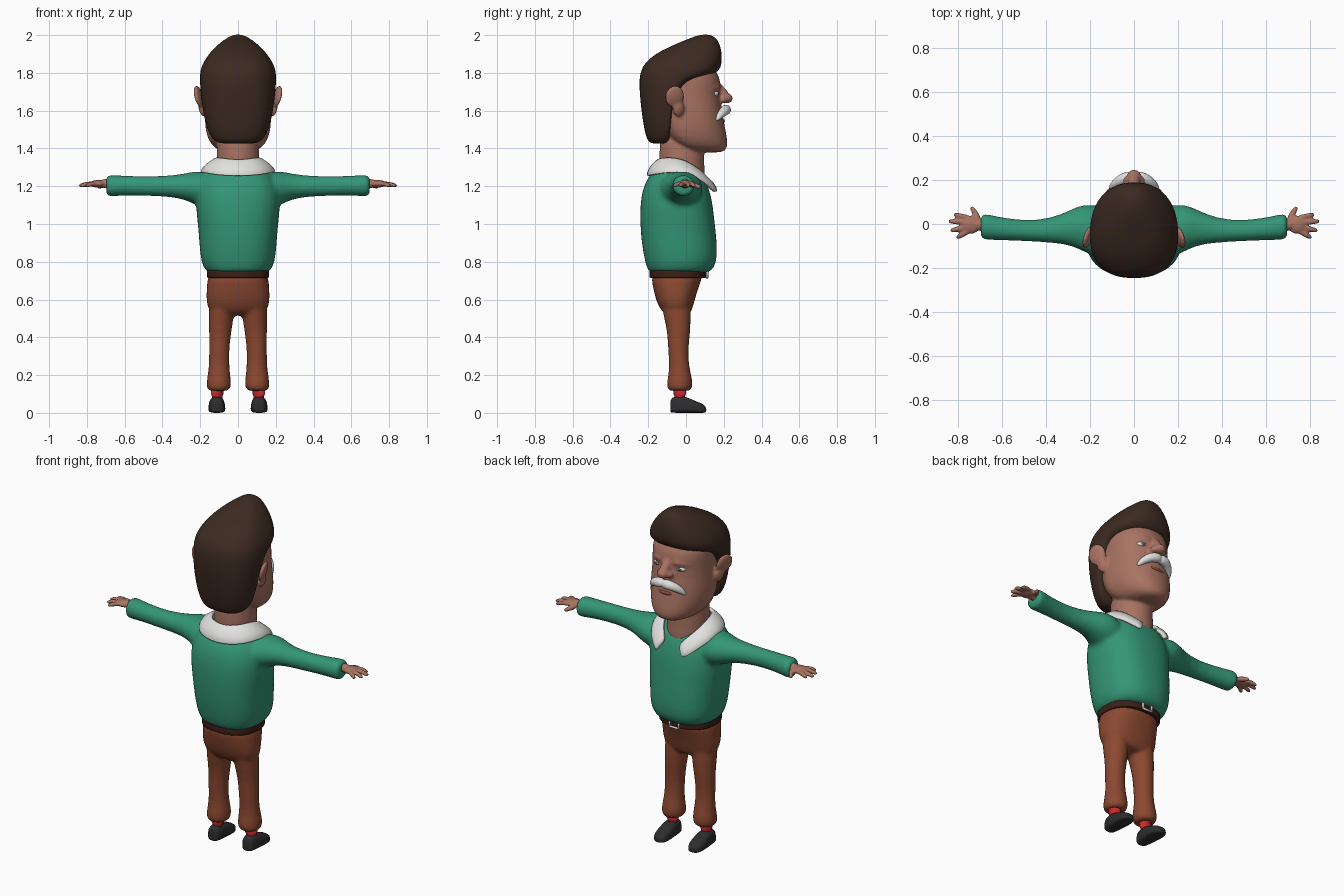
import bpy, bmesh, math
from mathutils import Vector, Matrix

if "Cube" in bpy.data.objects:
    bpy.data.objects.remove(bpy.data.objects["Cube"])


def material(name, r, g, b):
    m = bpy.data.materials.new(name)
    m.diffuse_color = (r, g, b, 1)
    m.use_nodes = True
    m.node_tree.nodes["Principled BSDF"].inputs["Base Color"].default_value = m.diffuse_color
    return m


SKIN = material("skin", .39, .17, .12)
HAIR = material("dark brown hair", .045, .023, .015)
GREEN = material("green wool", .034, .305, .18)
RUST = material("rust trousers", .26, .066, .031)
WHITE = material("off white", .75, .75, .73)
BLACK = material("black leather", .026, .026, .028)
RED = material("red socks", .58, .022, .026)
BELT = material("belt brown", .045, .014, .008)
LIP = material("lip", .27, .075, .055)
IRIS = material("grey iris", .09, .11, .12)


# ---- helpers -------------------------------------------------------------
def egg(z, y0, y1, w, yw=None, x=0, p=2.4, n=32):
    """Horizontal section from y0 to y1, half width w, widest at yw."""
    yw = (y0 + y1) / 2 if yw is None else yw
    pts = []
    for i in range(n):
        c, s = math.cos(math.tau * i / n), math.sin(math.tau * i / n)
        ey = math.copysign(abs(s) ** (2 / p), s)
        ex = math.copysign(abs(c) ** (2 / p), c)
        pts.append((x + w * ex, yw + ey * ((y1 - yw) if s > 0 else (yw - y0)), z))
    return pts


def loft(bm, rings):
    rows = [[bm.verts.new(q) for q in r] for r in rings]
    n = len(rows[0])
    for a, b in zip(rows, rows[1:]):
        for i in range(n):
            bm.faces.new((a[i], a[(i + 1) % n], b[(i + 1) % n], b[i]))
    bm.faces.new(rows[0])
    bm.faces.new(rows[-1])


def tube(bm, path, n=14):
    """Round tube through (x, y, z, radius) points."""
    pts = [Vector(p[:3]) for p in path]
    rings = []
    for i, p in enumerate(pts):
        d = pts[min(i + 1, len(pts) - 1)] - pts[max(i - 1, 0)]
        q = d.to_track_quat('Z', 'Y')
        rings.append([p + q @ Vector((math.cos(math.tau * k / n), math.sin(math.tau * k / n), 0)) * path[i][3]
                      for k in range(n)])
    loft(bm, rings)


def ball(bm, loc, size, rot=Matrix()):
    m = Matrix.Translation(loc) @ rot @ Matrix.Diagonal((*size, 1))
    return bmesh.ops.create_uvsphere(bm, u_segments=24, v_segments=16, radius=1, matrix=m)["verts"]


def mirror(bm):
    d = bmesh.ops.duplicate(bm, geom=bm.verts[:] + bm.edges[:] + bm.faces[:])["geom"]
    vs = [v for v in d if isinstance(v, bmesh.types.BMVert)]
    bmesh.ops.scale(bm, vec=(-1, 1, 1), verts=vs)


def finish(name, bm, mats, voxel=0, smooth=4, subsurf=1):
    bmesh.ops.recalc_face_normals(bm, faces=bm.faces[:])
    me = bpy.data.meshes.new(name)
    bm.to_mesh(me)
    bm.free()
    for m in mats:
        me.materials.append(m)
    for p in me.polygons:
        p.use_smooth = True
    ob = bpy.data.objects.new(name, me)
    bpy.context.collection.objects.link(ob)
    if subsurf:
        s = ob.modifiers.new("Round", 'SUBSURF')
        s.levels = s.render_levels = subsurf
    if voxel:
        r = ob.modifiers.new("Blend", 'REMESH')
        r.mode, r.voxel_size, r.use_smooth_shade = 'VOXEL', voxel, True
        s = ob.modifiers.new("Soften", 'SMOOTH')
        s.factor, s.iterations = .5, smooth
    return ob


# ---- head: skull, neck, nose, brow and ears blended together --------------
bm = bmesh.new()
loft(bm, [egg(*r, p=2.2) for r in [
    (1.378, .06, .17, .05, .11), (1.385, .02, .205, .09, .08), (1.41, -.05, .222, .135, .03),
    (1.46, -.10, .218, .165, 0), (1.53, -.14, .203, .177, 0), (1.60, -.18, .192, .174, 0),
    (1.68, -.20, .178, .17, 0), (1.75, -.20, .188, .17, 0), (1.80, -.20, .165, .165, 0),
    (1.86, -.14, .13, .12, 0)]])
loft(bm, [egg(*r, p=2) for r in [
    (1.16, -.12, .105, .10), (1.26, -.14, .10, .115), (1.35, -.142, .095, .112), (1.52, -.14, .10, .112)]])
tube(bm, [(0, .165, 1.74, .02), (0, .182, 1.71, .024), (0, .205, 1.675, .033), (0, .21, 1.65, .025)])
ball(bm, (0, .215, 1.665), (.034, .033, .027))
half = bmesh.new()
ball(half, (.03, .195, 1.658), (.02, .025, .019))
tube(half, [(.02, .176, 1.722, .012), (.065, .165, 1.728, .02), (.11, .132, 1.718, .015), (.13, .11, 1.705, .008)])
tilt = Matrix.Rotation(math.radians(14), 4, 'Y') @ Matrix.Rotation(math.radians(18), 4, 'Z')
ball(half, (.208, -.06, 1.675), (.017, .054, .06), tilt)
ball(half, (.19, -.04, 1.61), (.016, .032, .042), tilt)
mirror(half)
tmp = bpy.data.meshes.new("half_features")
half.to_mesh(tmp)
half.free()
bm.from_mesh(tmp)
bpy.data.meshes.remove(tmp)
finish("head", bm, [SKIN], voxel=.008, smooth=3)

# ---- eyes: white balls with iris faces chosen by direction ----------------
bm = bmesh.new()
ec = Vector((.072, .143, 1.69))
ball(bm, ec, (.033, .032, .017), Matrix.Rotation(math.radians(-18), 4, 'Z'))
for f in bm.faces:
    d = f.calc_center_median() - ec
    f.material_index = int(d.y > 0 and math.hypot(d.x - .004, d.z) < .011)
mirror(bm)
finish("eyes", bm, [WHITE, IRIS])

# ---- mouth and moustache --------------------------------------------------
bm = bmesh.new()
ball(bm, (0, .186, 1.545), (.05, .02, .013))
finish("lower_lip", bm, [LIP], subsurf=0)

bm = bmesh.new()
tube(bm, [(-.01, .214, 1.606, .027), (.035, .213, 1.606, .029), (.07, .195, 1.592, .025),
          (.098, .172, 1.567, .018), (.112, .157, 1.543, .007)])
mirror(bm)
finish("moustache", bm, [WHITE], voxel=.006, smooth=4)

# ---- hair: swept up quiff, full back --------------------------------------
bm = bmesh.new()
loft(bm, [egg(*r) for r in [
    (1.425, -.175, -.11, .09, -.13), (1.435, -.20, -.09, .12, -.12), (1.47, -.215, -.08, .152, -.10),
    (1.55, -.23, -.07, .178, -.09), (1.65, -.242, -.06, .193, -.08), (1.715, -.247, -.015, .2, -.06),
    (1.755, -.247, .02, .202, -.05), (1.785, -.245, .13, .202, -.04), (1.81, -.238, .178, .20, -.03),
    (1.85, -.222, .19, .188, -.02), (1.90, -.165, .191, .155, 0), (1.94, -.085, .183, .118, .02),
    (1.975, 0, .168, .075, .07), (1.995, .05, .145, .04, .1), (2.003, .085, .12, .015, .1)]])
finish("hair", bm, [HAIR])

# ---- sweater: torso and sleeves blended -----------------------------------
bm = bmesh.new()
half_arm = [(.08, -.05, 1.16, .12, .09), (.19, -.03, 1.185, .12, .10), (.25, -.012, 1.195, .10, .08),
            (.32, -.022, 1.2, .068, .06), (.44, -.034, 1.2, .047, .052), (.58, -.025, 1.203, .05, .052),
            (.67, -.013, 1.203, .059, .057), (.69, -.012, 1.203, .06, .057), (.698, -.012, 1.203, .052, .05)]
loft(bm, [[(x, y + ry * math.cos(math.tau * k / 24), z + rz * math.sin(math.tau * k / 24)) for k in range(24)]
          for x, y, z, ry, rz in half_arm])
mirror(bm)
loft(bm, [egg(*r) for r in [
    (.738, -.185, .10, .15), (.75, -.20, .135, .17), (.795, -.217, .165, .197), (.90, -.236, .165, .205),
    (1.0, -.243, .153, .213), (1.1, -.243, .143, .225), (1.18, -.232, .125, .22), (1.245, -.203, .10, .195),
    (1.29, -.165, .06, .155), (1.31, -.12, .02, .10)]])
finish("sweater", bm, [GREEN], voxel=.012, smooth=5)

# ---- shirt collar: folded band with two front points ----------------------
bm = bmesh.new()
top = [(0, -.155, 1.33), (.095, -.13, 1.345), (.132, -.03, 1.345), (.112, .065, 1.29), (.045, .125, 1.225)]
low = [(0, -.212, 1.252), (.145, -.17, 1.262), (.205, -.04, 1.282), (.17, .09, 1.235), (.082, .155, 1.16)]
cols = [(-x, y, z, -u, v, w) for (x, y, z), (u, v, w) in zip(top[:0:-1], low[:0:-1])]
cols += [(*a, *b) for a, b in zip(top, low)]
grid = []
for c in cols:
    a, b = Vector(c[:3]), Vector(c[3:])
    out = Vector((b.x, b.y + .03, .12)).normalized() * .012
    grid.append([bm.verts.new(q) for q in (a, a.lerp(b, .4) + out, a.lerp(b, .8) + out, b)])
for a, b in zip(grid, grid[1:]):
    for i in range(3):
        bm.faces.new((a[i], b[i], b[i + 1], a[i + 1]))
ob = finish("shirt_collar", bm, [WHITE], subsurf=2)
s = ob.modifiers.new("Thickness", 'SOLIDIFY')
s.thickness, s.offset = .018, 0

# ---- hands ----------------------------------------------------------------
bm = bmesh.new()
tube(bm, [(.66, -.008, 1.212, .03), (.70, -.005, 1.214, .026), (.73, -.002, 1.214, .022)])
ball(bm, (.742, -.003, 1.213), (.045, .042, .02))
for base_y, mx, my, tx, ty in [(.028, .79, .036, .82, .042), (.008, .805, .01, .843, .012),
                               (-.013, .80, -.022, .835, -.03), (-.03, .78, -.046, .808, -.062)]:
    tube(bm, [(.745, base_y, 1.214, .013), (mx, my, 1.213, .013), (tx - .006, ty, 1.202, .011), (tx, ty, 1.2, .005)])
tube(bm, [(.705, .015, 1.21, .016), (.722, .05, 1.203, .014), (.737, .072, 1.196, .011), (.742, .079, 1.194, .005)])
mirror(bm)
finish("hands", bm, [SKIN], voxel=.006, smooth=2)

# ---- trousers: hips and legs blended --------------------------------------
bm = bmesh.new()
loft(bm, [egg(cz, cy - ry, cy + ry, rx, x=cx, p=2) for cz, cx, cy, rx, ry in [
    (.60, .085, -.055, .07, .085), (.50, .089, -.045, .066, .07), (.42, .095, -.038, .058, .06),
    (.33, .1, -.042, .053, .053), (.24, .1, -.035, .054, .052), (.18, .101, -.032, .063, .066),
    (.14, .102, -.034, .066, .069), (.12, .103, -.034, .056, .06), (.116, .104, -.034, .04, .045)]])
mirror(bm)
loft(bm, [egg(*r) for r in [
    (.75, -.187, .10, .158), (.70, -.182, .08, .163), (.62, -.166, .052, .169),
    (.56, -.145, .037, .165), (.525, -.115, .022, .135), (.515, -.09, 0, .1)]])
finish("trousers", bm, [RUST], voxel=.01, smooth=5)

# ---- belt and buckle ------------------------------------------------------
bm = bmesh.new()
loft(bm, [egg(z, -.193 + d, .108 - d, .165 - d) for z, d in
          [(.715, .01), (.716, .001), (.72, 0), (.75, 0), (.754, .001), (.755, .01)]])
finish("belt", bm, [BELT], subsurf=0)

bm = bmesh.new()
c = [(-.03, .715), (.03, .715), (.03, .757), (-.03, .757)]
for (x0, z0), (x1, z1) in zip(c, c[1:] + c[:1]):
    tube(bm, [(x0, .112, z0, .006), (x1, .112, z1, .006)], 8)
finish("belt_buckle", bm, [WHITE], subsurf=0)

# ---- socks and shoes ------------------------------------------------------
bm = bmesh.new()
tube(bm, [(.11, -.033, .06, .035), (.11, -.033, .10, .033), (.108, -.033, .15, .036)], 20)
mirror(bm)
finish("socks", bm, [RED], subsurf=0)

bm = bmesh.new()
rings = []
for y, w, z0, z1 in [(-.083, .022, .005, .06), (-.078, .034, .001, .082), (-.04, .041, 0, .09), (0, .043, 0, .086),
                     (.035, .046, 0, .069), (.075, .043, 0, .054), (.098, .031, 0, .042), (.108, .014, .006, .026)]:
    rings.append([(.112 + a, y, b) for a, b, _ in egg(0, z0, z1, w, z0 + (z1 - z0) * .3, p=2.8, n=24)])
loft(bm, rings)
mirror(bm)
finish("shoes", bm, [BLACK])
